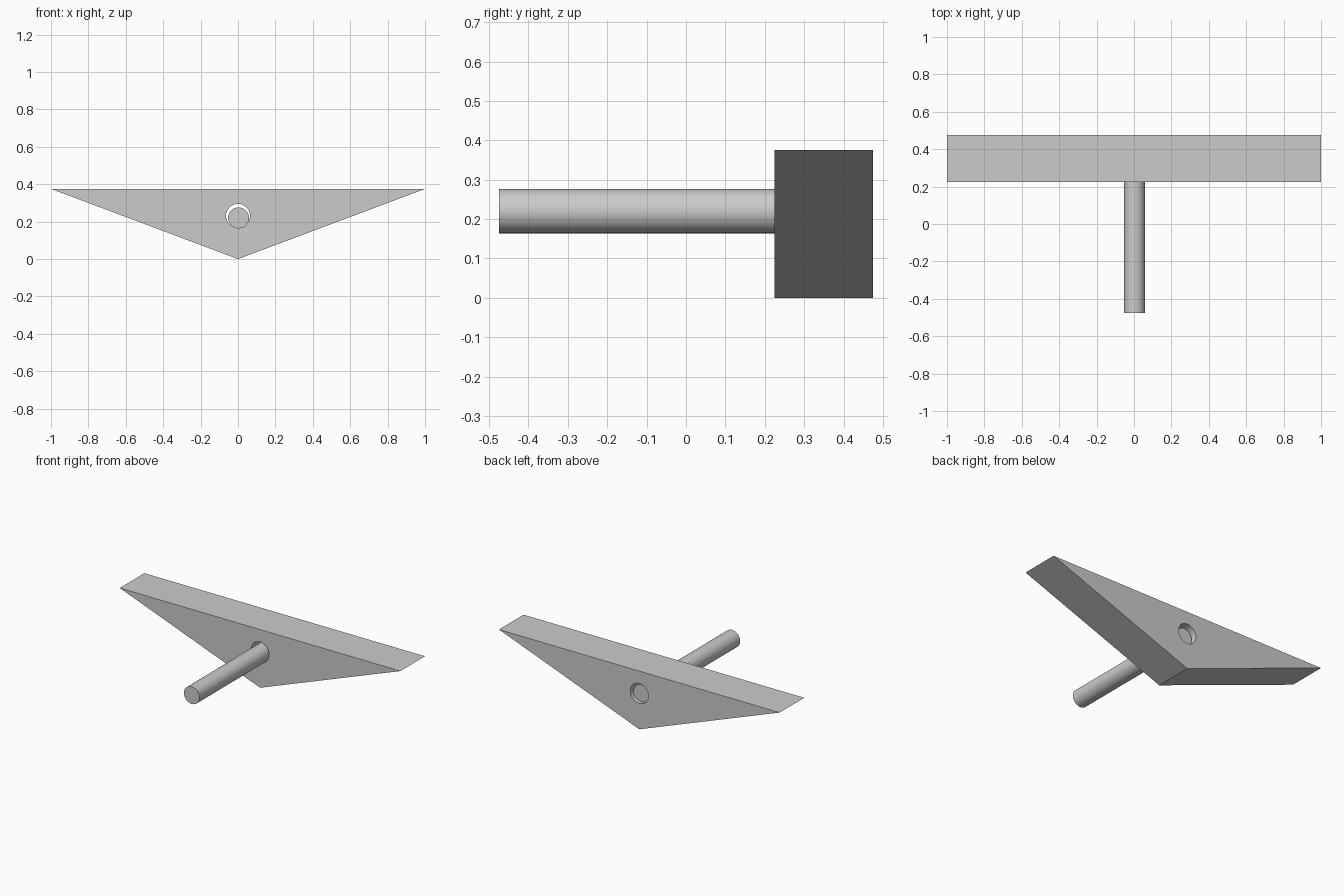
import bpy
import bmesh
import math
from mathutils import Matrix

cube = bpy.data.objects.get("Cube")
if cube:
    bpy.data.objects.remove(cube, do_unlink=True)

grey = bpy.data.materials.new("light grey")
grey.use_nodes = True
colour = (0.6, 0.6, 0.6, 1)
grey.diffuse_color = colour
grey.node_tree.nodes["Principled BSDF"].inputs["Base Color"].default_value = colour


def add_object(name, bm):
    bmesh.ops.recalc_face_normals(bm, faces=bm.faces)
    mesh = bpy.data.meshes.new(name)
    bm.to_mesh(mesh)
    bm.free()
    mesh.materials.append(grey)
    obj = bpy.data.objects.new(name, mesh)
    bpy.context.collection.objects.link(obj)
    return obj


def rod_along_y(name, x, z, radius, front, back):
    bm = bmesh.new()
    place = Matrix.Translation((x, (front + back) / 2, z)) @ Matrix.Rotation(math.pi / 2, 4, "X")
    bmesh.ops.create_cone(bm, cap_ends=True, segments=48, radius1=radius,
                          radius2=radius, depth=back - front, matrix=place)
    return add_object(name, bm)


def smooth(obj):
    bpy.ops.object.select_all(action="DESELECT")
    obj.select_set(True)
    bpy.context.view_layer.objects.active = obj
    bpy.ops.object.shade_smooth_by_angle(angle=math.radians(30))


# Triangular head, extruded from front to back
FRONT, BACK = 0.225, 0.475
bm = bmesh.new()
corners = [bm.verts.new((x, FRONT, z)) for x, z in ((-1, 0.375), (0, 0), (1, 0.375))]
face = bm.faces.new(corners)
extruded = bmesh.ops.extrude_face_region(bm, geom=[face])["geom"]
bmesh.ops.translate(bm, vec=(0, BACK - FRONT, 0),
                    verts=[v for v in extruded if isinstance(v, bmesh.types.BMVert)])
head = add_object("triangular_head", bm)

# Hole right through the head, slightly wider than the shaft
cutter = rod_along_y("hole_cutter", 0, 0.231, 0.064, FRONT - 0.1, BACK + 0.1)
cutter.hide_render = True
hole = head.modifiers.new("hole", "BOOLEAN")
hole.operation = "DIFFERENCE"
hole.solver = "EXACT"
hole.object = cutter
bpy.context.view_layer.objects.active = head
bpy.ops.object.modifier_apply(modifier=hole.name)
bpy.data.objects.remove(cutter, do_unlink=True)
smooth(head)

# Shaft, ending just inside the back of the hole
smooth(rod_along_y("shaft", 0.003, 0.22, 0.056, -0.475, 0.45))
